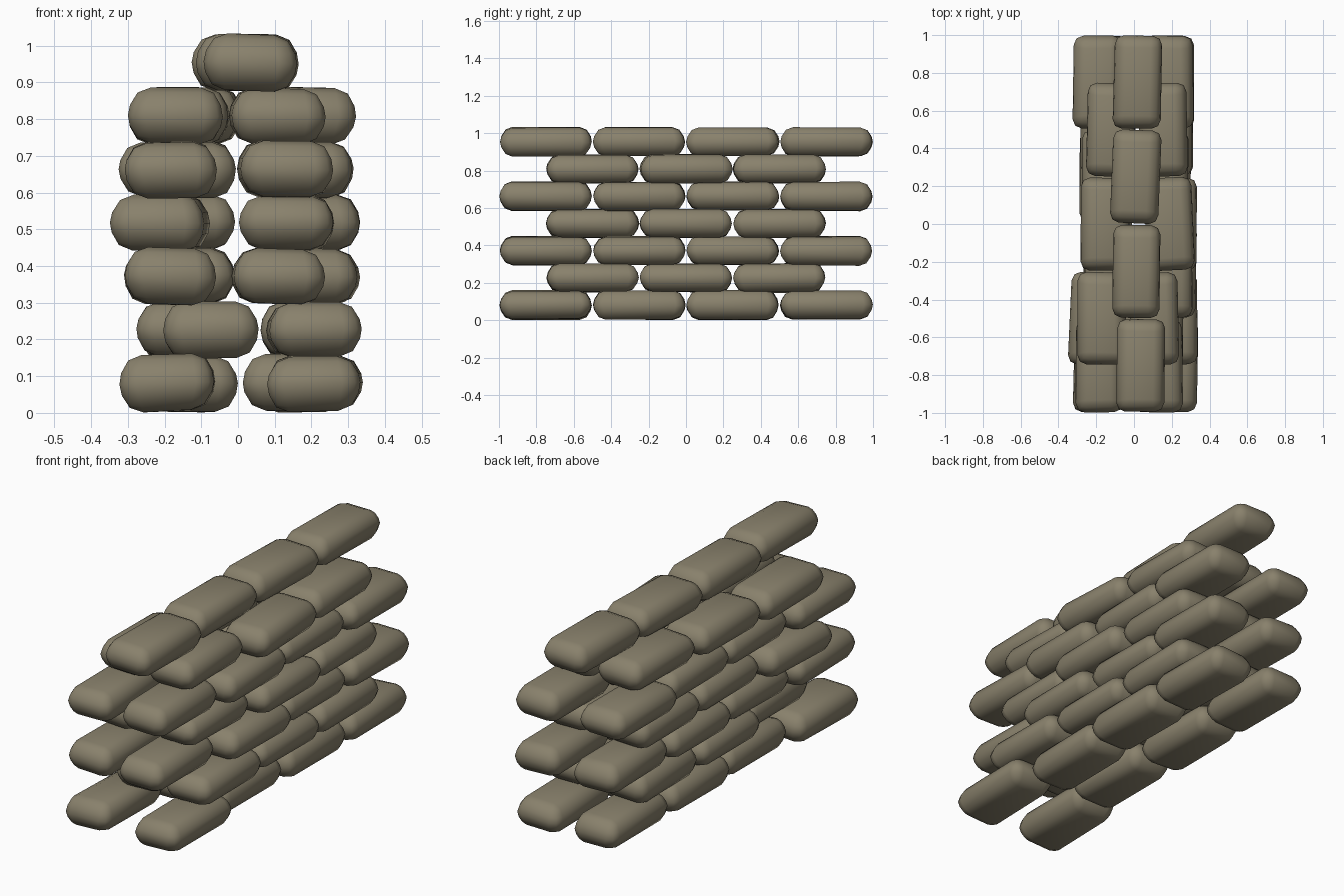
import bpy, bmesh, math, random
from mathutils import Matrix, Vector

random.seed(4)
cube = bpy.data.objects.get("Cube")
if cube:
    bpy.data.objects.remove(cube, do_unlink=True)

# One canvas colour for the whole stack
canvas = bpy.data.materials.new("khaki_canvas")
canvas.use_nodes = True
colour = (0.25, 0.22, 0.15, 1)
canvas.diffuse_color = colour
canvas.node_tree.nodes["Principled BSDF"].inputs["Base Color"].default_value = colour

SIZE = Vector((0.226, 0.455, 0.152))  # bag width, length, height
PITCH = 0.1455                        # height of one course


def add_bag(name, x, y, z, yaw):
    """A plump, slightly uneven filled bag lying along y."""
    bm = bmesh.new()
    bmesh.ops.create_cube(bm, size=1)
    for v in bm.verts:
        v.co = v.co * SIZE
        v.co.x += random.uniform(-0.006, 0.006)
        v.co.y += random.uniform(-0.005, 0.005)
        v.co.z += random.uniform(-0.004, 0.004)
    bmesh.ops.bevel(bm, geom=bm.edges[:], offset=0.048, segments=2,
                    profile=0.5, affect='EDGES', clamp_overlap=True)
    # Seam loop at half height
    bmesh.ops.bisect_plane(bm, geom=bm.verts[:] + bm.edges[:] + bm.faces[:],
                           plane_co=(0, 0, 0), plane_no=(0, 0, 1))
    # Belly: the sides and ends swell towards the seam
    for v in bm.verts:
        swell = 1 - min(1, abs(v.co.z) / (SIZE.z / 2))
        if abs(v.co.x) > SIZE.x * 0.2:
            v.co.x += math.copysign(0.014 * swell, v.co.x)
        v.co.y += math.copysign(0.018 * swell, v.co.y)
    turn = Matrix.Rotation(math.radians(yaw), 4, 'Z')
    roll = Matrix.Rotation(math.radians(random.uniform(-2, 2)), 4, 'Y')
    bmesh.ops.transform(bm, matrix=turn @ roll, verts=bm.verts)
    bmesh.ops.recalc_face_normals(bm, faces=bm.faces)
    mesh = bpy.data.meshes.new(name)
    bm.to_mesh(mesh)
    bm.free()
    mesh.materials.append(canvas)
    bag = bpy.data.objects.new(name, mesh)
    bag.location = (x, y, z)
    bpy.context.collection.objects.link(bag)
    bag.select_set(True)
    bpy.context.view_layer.objects.active = bag


# Sideways positions of each course, from front to back: (-x column, +x column)
COURSES = [
    ((-0.19, -0.13, -0.15, -0.15), (0.21, 0.145, 0.17, 0.18)),
    ((-0.075, -0.15, -0.14), (0.205, 0.19, 0.19)),
    ((-0.185, -0.14, -0.16, -0.15), (0.11, 0.205, 0.17, 0.19)),
    ((-0.21, -0.14, -0.16), (0.135, 0.205, 0.18)),
    ((-0.185, -0.135, -0.15, -0.195), (0.13, 0.18, 0.16, 0.185)),
    ((-0.17, -0.155, -0.12), (0.105, 0.185, 0.155)),
    ((0.035, 0.012, 0.01, 0.02),),
]

# Bags lying visibly askew: (course, column, bag) to degrees
ASKEW = {(3, "right", 0): -2.5, (5, "left", 1): 3, (5, "right", 2): -1.5,
         (6, "top", 2): -2.5}

bpy.ops.object.select_all(action='DESELECT')
for level, columns in enumerate(COURSES):
    z = 0.081 + level * PITCH
    names = ("top",) if len(columns) == 1 else ("right", "left")
    for side, xs in zip(names, columns):
        for i, x in enumerate(xs):
            y = (i - (len(xs) - 1) / 2) * 0.5
            yaw = ASKEW.get((level, side, i), random.uniform(-1, 1))
            add_bag(f"sandbag_{side}_course{level + 1}_{i + 1}", x, y, z, yaw)

bpy.ops.object.shade_smooth_by_angle(angle=math.radians(50))
